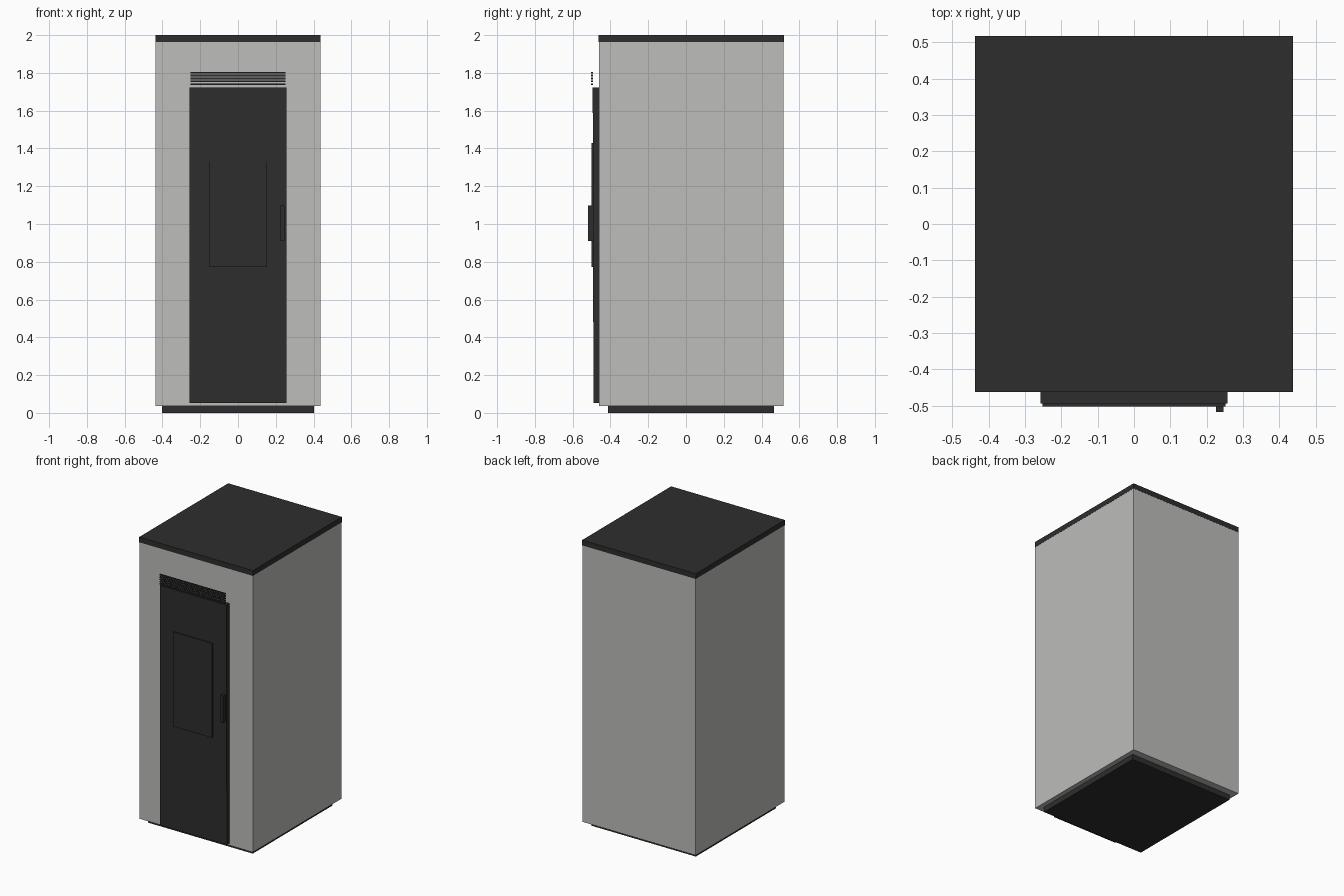
import bpy
import bmesh

if "Cube" in bpy.data.objects:
    bpy.data.objects.remove(bpy.data.objects["Cube"])


def material(name, rgb):
    m = bpy.data.materials.new(name)
    m.diffuse_color = (*rgb, 1.0)
    m.use_nodes = True
    m.node_tree.nodes["Principled BSDF"].inputs["Base Color"].default_value = m.diffuse_color
    return m


grey = material("light_grey_panel", (0.51, 0.515, 0.50))
dark = material("charcoal_metal", (0.027, 0.027, 0.027))


def box(name, x, y, z, mat, lean=0.0):
    """Box from (min, max) ranges; lean pushes the top of the front face forward."""
    bm = bmesh.new()
    bmesh.ops.create_cube(bm, size=1.0)
    for v in bm.verts:
        front_top = v.co.y < 0 and v.co.z > 0
        v.co = [r[0] if c < 0 else r[1] for c, r in zip(v.co, (x, y, z))]
        if front_top:
            v.co.y -= lean
    mesh = bpy.data.meshes.new(name)
    bm.to_mesh(mesh)
    bm.free()
    mesh.materials.append(mat)
    obj = bpy.data.objects.new(name, mesh)
    bpy.context.collection.objects.link(obj)
    return obj


# Stove cabinet with plinth and top plate
box("plinth", (-0.403, 0.403), (-0.413, 0.467), (0.0, 0.037), dark)
box("cabinet", (-0.437, 0.437), (-0.461, 0.517), (0.037, 1.963), grey)
box("top_plate", (-0.438, 0.438), (-0.462, 0.518), (1.963, 2.0), dark)

# Tall front door with glass pane and handle
box("door", (-0.257, 0.257), (-0.490, -0.461), (0.052, 1.723), dark, lean=0.004)
box("door_glass", (-0.152, 0.152), (-0.501, -0.485), (0.773, 1.43), dark)
box("door_handle", (0.226, 0.247), (-0.518, -0.488), (0.909, 1.097), dark)

# Vent slats above the door
for i in range(5):
    z = 1.735 + i * 0.0155
    box(f"vent_slat_{i + 1}", (-0.252, 0.252), (-0.503, -0.493), (z, z + 0.009), dark)
